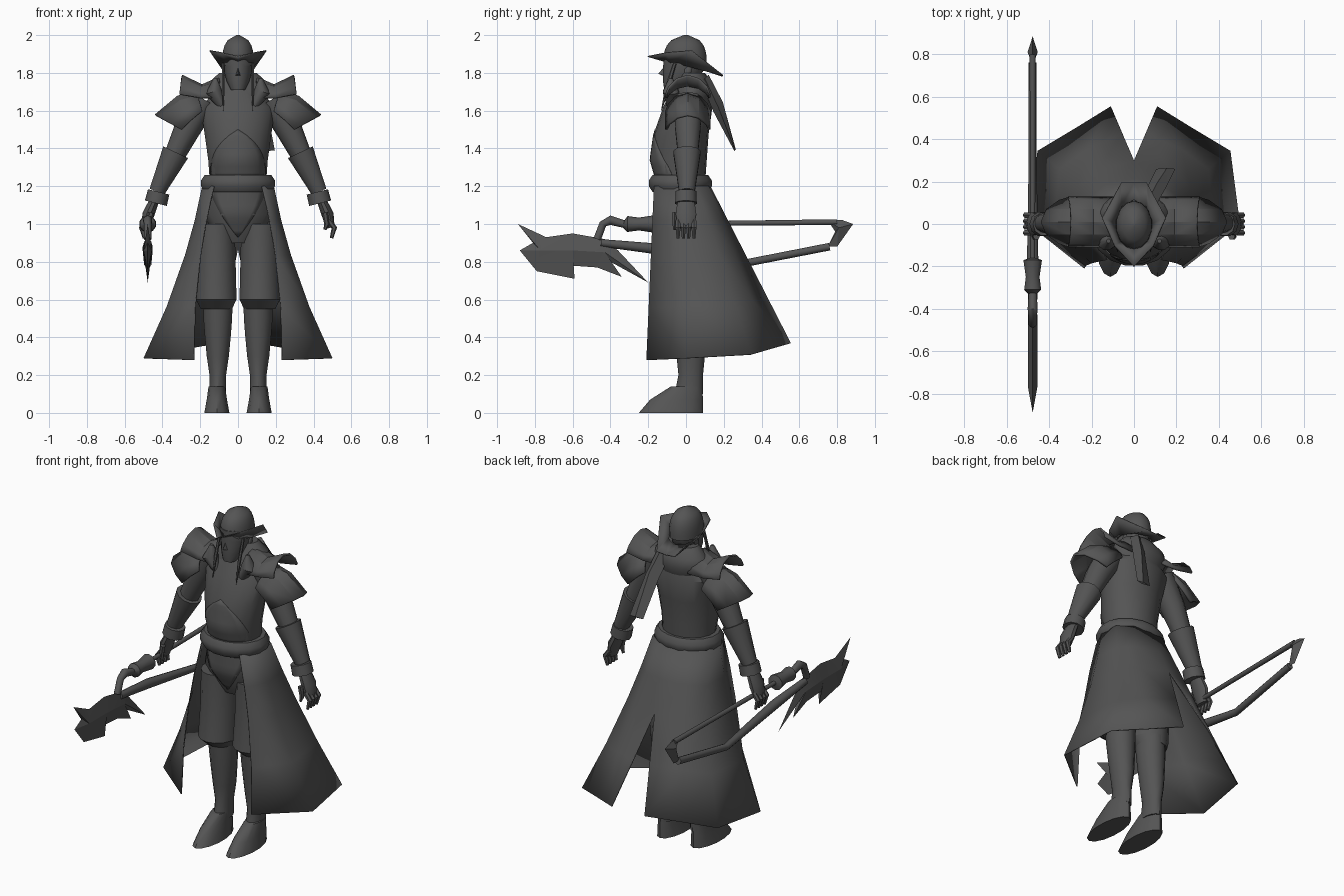
import bpy, bmesh, math
from mathutils import Vector

if "Cube" in bpy.data.objects:
    bpy.data.objects.remove(bpy.data.objects["Cube"])

GREY = (.09, .09, .09, 1)
dark_grey = bpy.data.materials.new("dark_grey")
dark_grey.use_nodes = True
dark_grey.diffuse_color = GREY
dark_grey.node_tree.nodes["Principled BSDF"].inputs["Base Color"].default_value = GREY


def finish(name, bm, mirror=False, thickness=0, sharp_angle=38):
    """Turn a bmesh into a shaded object, optionally mirrored in x and thickened."""
    bmesh.ops.recalc_face_normals(bm, faces=bm.faces)
    mesh = bpy.data.meshes.new(name)
    bm.to_mesh(mesh)
    bm.free()
    mesh.materials.append(dark_grey)
    mesh.shade_smooth()
    mesh.set_sharp_from_angle(angle=math.radians(sharp_angle))
    part = bpy.data.objects.new(name, mesh)
    bpy.context.collection.objects.link(part)
    if mirror:
        part.modifiers.new("mirror", 'MIRROR')
    if thickness:
        part.modifiers.new("shell", 'SOLIDIFY').thickness = thickness


def skin(name, rows, closed=True, **options):
    """Join successive rows of points; closed rows become a capped tube."""
    bm = bmesh.new()
    rows = [[bm.verts.new(point) for point in row] for row in rows]
    count = len(rows[0])
    for lower, upper in zip(rows, rows[1:]):
        for i in range(count if closed else count - 1):
            j = (i + 1) % count
            bm.faces.new((lower[i], lower[j], upper[j], upper[i]))
    if closed:
        bm.faces.new(rows[0])
        bm.faces.new(rows[-1])
    finish(name, bm, **options)


def stack(name, start, end, sections, centre=0, sides=14, **options):
    """Evenly spaced ellipses; each section is half width, front y, back y."""
    rows = []
    for k, (half, front, back) in enumerate(sections):
        z = start + (end - start) * k / (len(sections) - 1)
        angles = [math.tau * (i + .5) / sides for i in range(sides)]
        rows.append([(centre + half * math.cos(a),
                      (front + back) / 2 + (back - front) / 2 * math.sin(a), z) for a in angles])
    skin(name, rows, **options)


def across(y):
    """Working plane that faces the front at depth y."""
    return lambda u, depth, z: Vector((u, y + depth, z))


def along(x):
    """Working plane that faces the side at width x."""
    return lambda u, depth, z: Vector((x + depth, u, z))


def limb(name, path, place, flat=1, sides=10, **options):
    """Tube along a path drawn in a plane; each station is across, up, radius."""
    centres = [Vector(station[:2]) for station in path]
    rows = []
    for i, centre in enumerate(centres):
        tangent = centres[min(i + 1, len(path) - 1)] - centres[max(i - 1, 0)]
        normal = tangent.orthogonal().normalized()
        radius = path[i][2]
        row = []
        for k in range(sides):
            a = math.tau * (k + .5) / sides
            spot = centre + normal * radius * math.sin(a)
            row.append(place(spot.x, flat * radius * math.cos(a), spot.y))
        rows.append(row)
    skin(name, rows, **options)


def front_plate(name, start, end, sections, bottom, top, width, power):
    """Thin plate hugging the front of a stack, narrowing from bottom to top."""
    rows = []
    for step in range(9):
        f = step / 8
        z = bottom + (top - bottom) * f
        place = (z - start) / (end - start) * (len(sections) - 1)
        k = min(int(place), len(sections) - 2)
        half, front, back = Vector(sections[k]).lerp(Vector(sections[k + 1]), place - k)
        reach = width * (1 - f ** power) + .002
        xs = [reach * (i / 4 - 1) for i in range(9)]
        rows.append([(x, (front + back) / 2 - (back - front) / 2 * math.sqrt(1 - (x / half) ** 2) - .003, z)
                     for x in xs])
    skin(name, rows, closed=False, thickness=.006)


def blade(name, outline, spine, place, half):
    """Sharp-edged plate, thickest along its spine."""
    bm = bmesh.new()
    rim = [bm.verts.new(place(u, 0, z)) for u, z in outline]
    for side in (-half, half):
        ridge = [bm.verts.new(place(u, side, z)) for u, z in spine]
        nearest = [min(ridge, key=lambda r: (r.co - v.co).length) for v in rim]
        for i, vert in enumerate(rim):
            j = (i + 1) % len(rim)
            bm.faces.new((vert, rim[j], nearest[i]))
            if nearest[i] != nearest[j]:
                bm.faces.new((rim[j], nearest[j], nearest[i]))
    finish(name, bm, sharp_angle=20)


def arch(base_x, top_x, base_z, top_z):
    """Front-to-back arch of points over the shoulder."""
    points = []
    for i in range(7):
        a = math.pi * i / 6
        rise = abs(math.sin(a)) ** 1.4
        points.append((base_x + (top_x - base_x) * rise, .01 - .12 * math.cos(a),
                       base_z + (top_z - base_z) * rise))
    return points


# Torso, pelvis, the plates on them and the belt
torso = (1.2, 1.76, [(.15, -.15, .1), (.16, -.19, .11), (.18, -.17, .12), (.2, -.12, .14), (.07, -.05, .09)])
pelvis = (1.2, .9, [(.16, -.15, .1), (.19, -.15, .11), (.1, -.08, .08)])
stack("torso", *torso, sides=18)
stack("pelvis", *pelvis)
front_plate("belly_plate", *torso, 1.24, 1.5, .145, 3)
front_plate("loin_panel", *pelvis, 1.2, .93, .15, 1.5)
stack("belt", 1.17, 1.26, [(r, -r, r - .06) for r in (.18, .2, .2, .18)], sides=16)

# Trousers, boots and feet
stack("trouser_leg", 1, .6, [(.1, -.12, .1), (.105, -.12, .11), (.11, -.14, .1)], centre=.115, mirror=True)
stack("trouser_cuff", .6, .55, [(.11, -.14, .1), (.085, -.08, .1)], centre=.115, mirror=True)
stack("boot", .6, .1, [(.08, -.08, .1), (.078, -.07, .1), (.07, -.06, .1), (.06, -.05, .1),
                       (.045, -.04, .09), (.045, -.06, .09)], centre=.107, mirror=True)
stack("foot", .14, 0, [(.045, -.08, .085), (.055, -.19, .09), (.068, -.25, .09)], centre=.112, mirror=True)

# Long coat skirt, open in front and split at the back
waist = [(.13, -.17), (.19, -.05), (.18, .06), (.1, .12), (0, .13)]
hem = [(.235, -.21, .28), (.5, 0, .29), (.455, .345, .31), (.28, .45, .34), (.11, .555, .37)]
coat = []
for drop in (0, .2, .4, .7, 1):
    row = [Vector((*top, 1.2)).lerp(Vector(low), drop) for top, low in zip(waist, hem)]
    bow = drop * (1 - drop)
    row[0].x += .12 * bow
    row[1].x -= .14 * bow
    row[2].x -= .1 * bow
    row[-1].x = .11 * max(0, drop - .4) / .6
    coat.append(row)
skin("coat_skirt", coat, closed=False, mirror=True, thickness=.006, sharp_angle=80)

# Arms, bracers, cuffs and hands
limb("sleeve", [(.18, 1.66, .08), (.27, 1.5, .07), (.4, 1.23, .04)], across(.01), mirror=True)
limb("bracer", [(.33, 1.38, .075), (.43, 1.17, .043)], across(.005), sides=12, mirror=True)
limb("cuff", [(.42, 1.17, .058), (.435, 1.11, .06)], across(0), mirror=True)
limb("hand", [(.44, 1.13, .025), (.475, 1.05, .032), (.49, .98, .022)], across(0), flat=1.8, mirror=True)
for i, finger in enumerate(("index", "middle", "ring", "little")):
    limb(finger + "_finger", [(.48, 1.02, .014), (.51, .98, .015), (.495, .925, .009)],
         across(.028 * (i - 1.5)), sides=6, mirror=True)
limb("thumb", [(.46, 1.06, .016), (.47, 1, .014), (.46, .97, .008)], across(-.06), sides=6, mirror=True)

# Shoulder armour: an upturned plate over a drooping one
skin("upper_shoulder_plate", [arch(.1, .1, 1.67, 1.78), arch(.2, .19, 1.67, 1.74), arch(.31, .295, 1.69, 1.79)],
     closed=False, mirror=True, thickness=.012, sharp_angle=25)
skin("lower_shoulder_plate", [arch(.19, .22, 1.6, 1.7), arch(.25, .32, 1.55, 1.68), arch(.3, .44, 1.5, 1.58)],
     closed=False, mirror=True, thickness=.012, sharp_angle=25)

# Scarf collar, its front lapels and its loose tail
stack("scarf_collar", 1.64, 1.8, [(.15, -.08, .13), (.175, -.08, .15), (.16, -.05, .14), (.1, -.03, .1)], sides=18)
limb("scarf_lapel", [(.12, 1.77, .01), (.13, 1.7, .045), (.07, 1.6, .015)], across(-.08), mirror=True)
skin("scarf_tail", [[(x, y, z), (x + .05, y + d, z + d), (x + .09, y, z), (x + .05, y - d, z - d)]
                    for x, y, z, d in ((.02, .1, 1.77, .02), (.06, .17, 1.62, .025), (.105, .26, 1.39, .004))])

# Head, face and hair
stack("neck", 1.6, 1.78, [(.06, -.05, .06)] * 2)
stack("head", 1.71, 1.9, [(.038, -.115, -.04), (.062, -.122, .04), (.075, -.122, .09),
                          (.08, -.12, .1), (.08, -.12, .1)])
blade("nose", [(-.11, 1.84), (-.147, 1.795), (-.11, 1.78)], [(-.11, 1.785)], along(0), .016)
limb("ear", [(0, 1.78, .01), (.01, 1.81, .02), (.03, 1.85, .004)], along(.076), flat=.4, mirror=True)
limb("hair_lock", [(-.06, 1.85, .01), (-.1, 1.72, .012), (-.13, 1.6, .002)], along(.078),
     flat=.7, sides=6, mirror=True)

# Hat: domed crown with a swept brim
dome = [max(.1, math.sqrt(1 - (k / 6) ** 3)) for k in range(7)]
stack("hat_crown", 1.84, 2, [(.086 * s, -.12 * s, .11 * s) for s in dome])
quarter_turns = [math.pi * k / 4 for k in range(5)]
brim_inside = [(.083 * math.sin(a), -.115 * math.cos(a), 1.84 + .025 * math.cos(a)) for a in quarter_turns]
brim_edge = [(0, -.2, 1.89), (.09, -.1, 1.91), (.147, .03, 1.92), (.06, .195, 1.79), (0, .195, 1.785)]
skin("hat_brim", [brim_inside, brim_edge], closed=False, mirror=True, thickness=.006, sharp_angle=20)

# Weapon in the right hand: shaft with grip, lower bar, jagged head and rear hook
weapon = along(-.478)
limb("weapon_shaft", [(-.47, .92, .02), (-.44, 1, .02), (-.4, 1.02, .025), (-.33, 1, .02), (-.31, 1, .042),
                      (-.25, 1, .034), (-.17, 1, .046), (-.16, 1, .012), (.8, 1.01, .015)], weapon)
limb("weapon_lower_bar", [(-.45, .9, .02), (-.17, .87, .028), (.3, .79, .02), (.76, .88, .02)], weapon)
blade("jagged_head", [(-.89, 1), (-.74, .93), (-.6, .95), (-.43, .92), (-.36, .86), (-.2, .69), (-.4, .8),
                      (-.34, .72), (-.47, .77), (-.61, .78), (-.59, .71), (-.79, .75), (-.88, .86), (-.81, .9)],
      [(-.77, .86), (-.6, .86), (-.43, .85)], weapon, .022)
blade("rear_hook", [(.75, 1.02), (.83, 1.02), (.885, 1), (.8, .88), (.75, .88), (.79, .96)],
      [(.81, .98)], weapon, .024)
